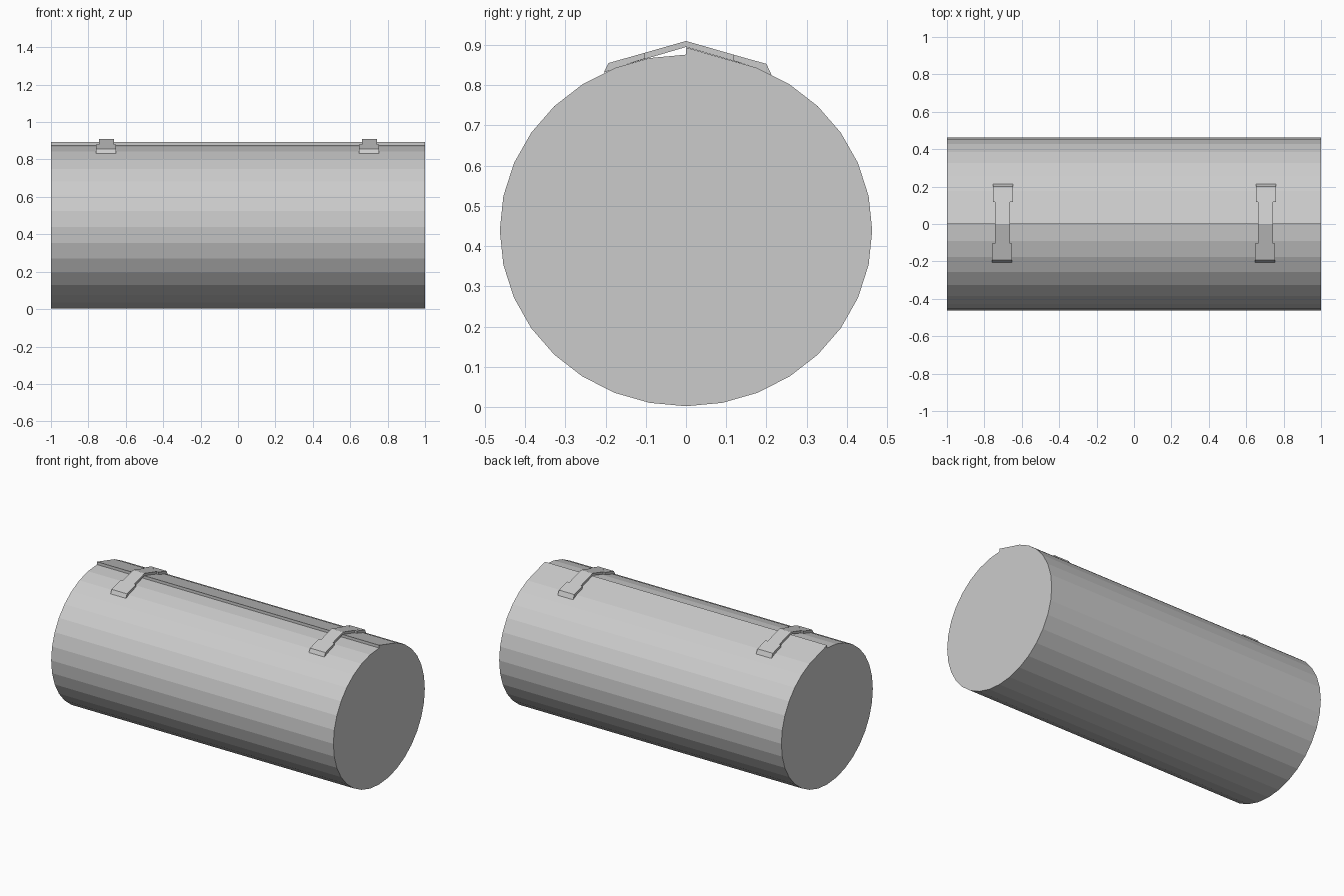
import bpy, bmesh, math

if "Cube" in bpy.data.objects:
    bpy.data.objects.remove(bpy.data.objects["Cube"])


def prism(name, profile, x0, x1):
    """Extrude a closed (y, z) profile along x."""
    bm = bmesh.new()
    face = bm.faces.new([bm.verts.new((x0, y, z)) for y, z in profile])
    ext = bmesh.ops.extrude_face_region(bm, geom=[face])
    moved = [v for v in ext["geom"] if isinstance(v, bmesh.types.BMVert)]
    bmesh.ops.translate(bm, verts=moved, vec=(x1 - x0, 0, 0))
    bmesh.ops.recalc_face_normals(bm, faces=bm.faces)
    me = bpy.data.meshes.new(name)
    bm.to_mesh(me)
    bm.free()
    ob = bpy.data.objects.new(name, me)
    bpy.context.collection.objects.link(ob)
    return ob


# Rolled body: 32-sided oval whose outer end overlaps as a step at the top
RY, RZ, N = 0.463, 0.437, 32
roll = [(0, 0.894)]
for i in range(1, N + 1):
    a = 2 * math.pi * i / N
    roll.append((RY * math.sin(a), 0.439 + RZ * math.cos(a)))
prism("bedroll", roll, -1, 1)

# Strap profiles in side view
band = [(-0.15, 0.851), (-0.15, 0.867), (0, 0.91),
        (0.16, 0.864), (0.16, 0.848), (0, 0.895)]
front_plate = [(-0.103, 0.866), (-0.103, 0.8805), (-0.152, 0.8665), (-0.152, 0.850)]
front_tip = [(-0.152, 0.850), (-0.152, 0.8667), (-0.193, 0.855),
             (-0.205, 0.831), (-0.18, 0.840)]
back_plate = [(0.118, 0.861), (0.118, 0.876), (0.162, 0.8635), (0.162, 0.847)]
back_tip = [(0.162, 0.847), (0.162, 0.8637), (0.2, 0.853),
            (0.213, 0.825), (0.18, 0.840)]

# Two straps with wide buckles at both ends
for side, cx in (("left", -0.703), ("right", 0.703)):
    prism(side + "_strap", band, cx - 0.041, cx + 0.041)
    prism(side + "_front_buckle", front_plate, cx - 0.057, cx + 0.052)
    prism(side + "_front_buckle_tip", front_tip, cx - 0.057, cx + 0.052)
    prism(side + "_back_buckle", back_plate, cx - 0.052, cx + 0.057)
    prism(side + "_back_buckle_tip", back_tip, cx - 0.052, cx + 0.057)
